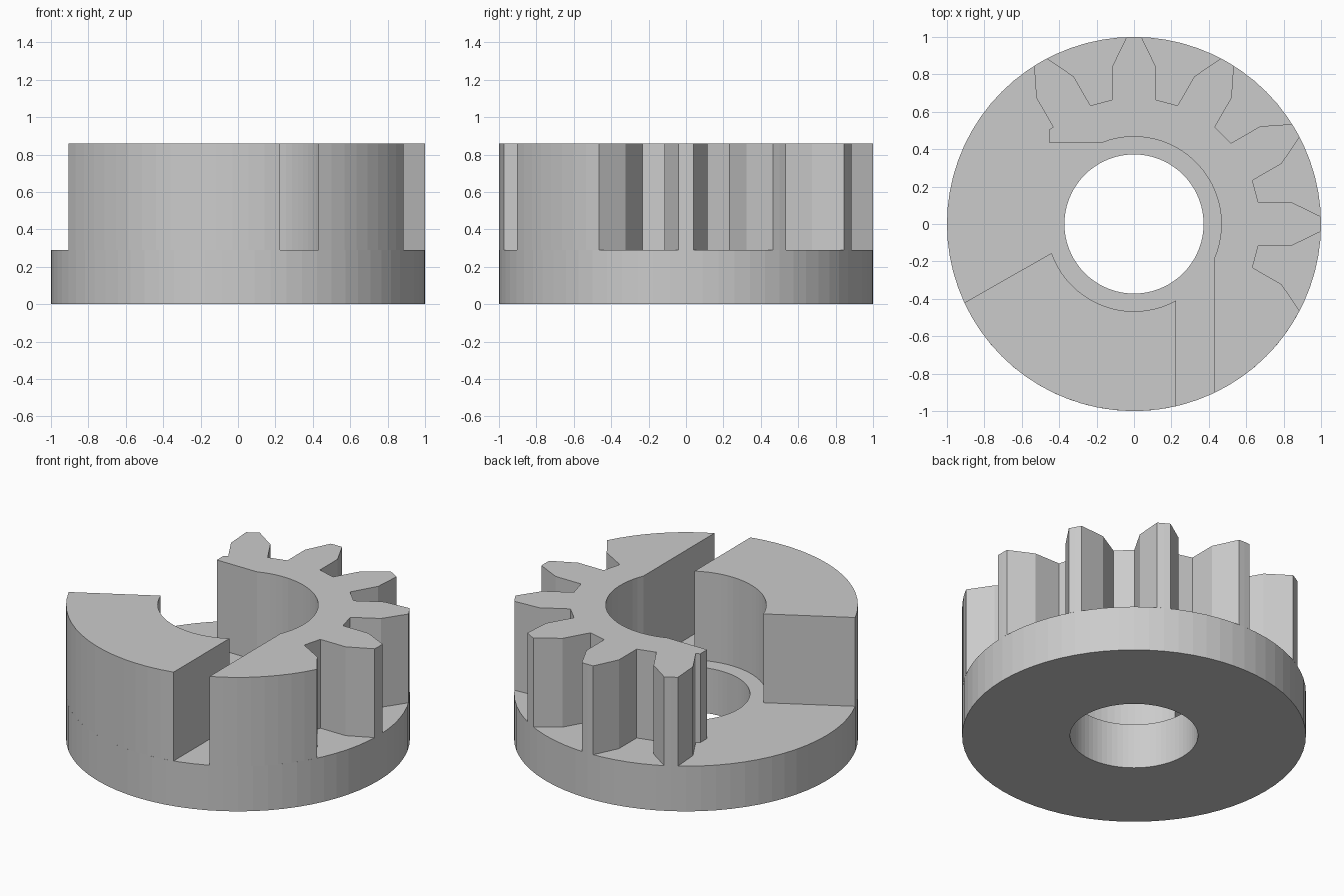
import bpy
import bmesh
from math import atan2, ceil, cos, hypot, pi, radians, sin, tau
from mathutils import Matrix, Vector

if "Cube" in bpy.data.objects:
    bpy.data.objects.remove(bpy.data.objects["Cube"], do_unlink=True)

SEGMENTS = 72
OUTER, BORE, SEAT = 1.0, 0.372, 0.467
FLOOR, TOP = 0.29, 0.86

grey = bpy.data.materials.new("plain grey")
grey.use_nodes = True
grey.diffuse_color = (0.6, 0.6, 0.6, 1)
grey.node_tree.nodes["Principled BSDF"].inputs["Base Color"].default_value = grey.diffuse_color


def add_object(name, bm):
    bmesh.ops.recalc_face_normals(bm, faces=bm.faces)
    mesh = bpy.data.meshes.new(name)
    bm.to_mesh(mesh)
    bm.free()
    mesh.materials.append(grey)
    obj = bpy.data.objects.new(name, mesh)
    bpy.context.collection.objects.link(obj)
    return obj


def arc(radius, start, end):
    """Points along a circle between two angles, both ends included."""
    steps = max(1, ceil(abs(end - start) / tau * SEGMENTS))
    angles = [start + (end - start) * i / steps for i in range(steps + 1)]
    return [(radius * cos(a), radius * sin(a)) for a in angles]


def on_circle(radius, x=None, y=None, sign=1):
    """Angle at which a straight cut meets a circle."""
    if x is not None:
        return atan2(sign * (radius ** 2 - x ** 2) ** 0.5, x)
    return atan2(y, sign * (radius ** 2 - y ** 2) ** 0.5)


def prism(name, outline, bottom, top):
    bm = bmesh.new()
    base = bm.faces.new([bm.verts.new((x, y, bottom)) for x, y in outline])
    lifted = bmesh.ops.extrude_face_region(bm, geom=[base], use_keep_orig=True)["geom"]
    bmesh.ops.translate(bm, vec=(0, 0, top - bottom),
                        verts=[v for v in lifted if isinstance(v, bmesh.types.BMVert)])
    return add_object(name, bm)


# Base ring: a rectangular section spun around the axis
bm = bmesh.new()
section = [(BORE, 0), (OUTER, 0), (OUTER, FLOOR), (BORE, FLOOR)]
corners = [bm.verts.new((r, 0, z)) for r, z in section]
edges = [bm.edges.new((corners[i], corners[(i + 1) % 4])) for i in range(4)]
bmesh.ops.spin(bm, geom=corners + edges, cent=(0, 0, 0), axis=(0, 0, 1),
               angle=tau, steps=SEGMENTS, use_merge=True)
bmesh.ops.remove_doubles(bm, verts=bm.verts, dist=0.0001)
add_object("base_ring", bm)

# Solid sector block, bounded by a slanted cut and the straight slot
slot_a, slot_b = 0.225, 0.43
slant_out = atan2(-0.42, -0.905)
slant_in = atan2(-0.155, -0.44)
block = arc(OUTER, slant_out, on_circle(OUTER, x=slot_a, sign=-1))
block += arc(SEAT, on_circle(SEAT, x=slot_a, sign=-1), slant_in)
prism("sector_block", block, FLOOR, TOP)

# Gear: half a tooth profile, mirrored and turned for each tooth
flank = [(0.665, 0.115), (0.845, 0.115), (0.999, 0.04)]
tooth = [(x, -y) for x, y in flank] + [(OUTER, 0)] + flank[::-1]


def turned(points, degrees):
    turn = Matrix.Rotation(radians(degrees), 2)
    return [tuple(turn @ Vector(p)) for p in points]


first_flank = turned(flank[::-1], -30)
tip = first_flank[0]
gear = arc(OUTER, on_circle(OUTER, x=slot_b, sign=-1), atan2(tip[1], tip[0]))[:-1]
gear += first_flank
for degrees in range(0, 121, 30):
    gear += turned(tooth, degrees)
# Stepped end of the gear and its round inner wall
step_x, step_y = -0.455, 0.435
gear += [(step_x, 0.505), (step_x, step_y)]
gear += arc(SEAT, on_circle(SEAT, y=step_y, sign=-1), on_circle(SEAT, x=slot_b, sign=-1))
prism("toothed_segment", gear, FLOOR, TOP)
